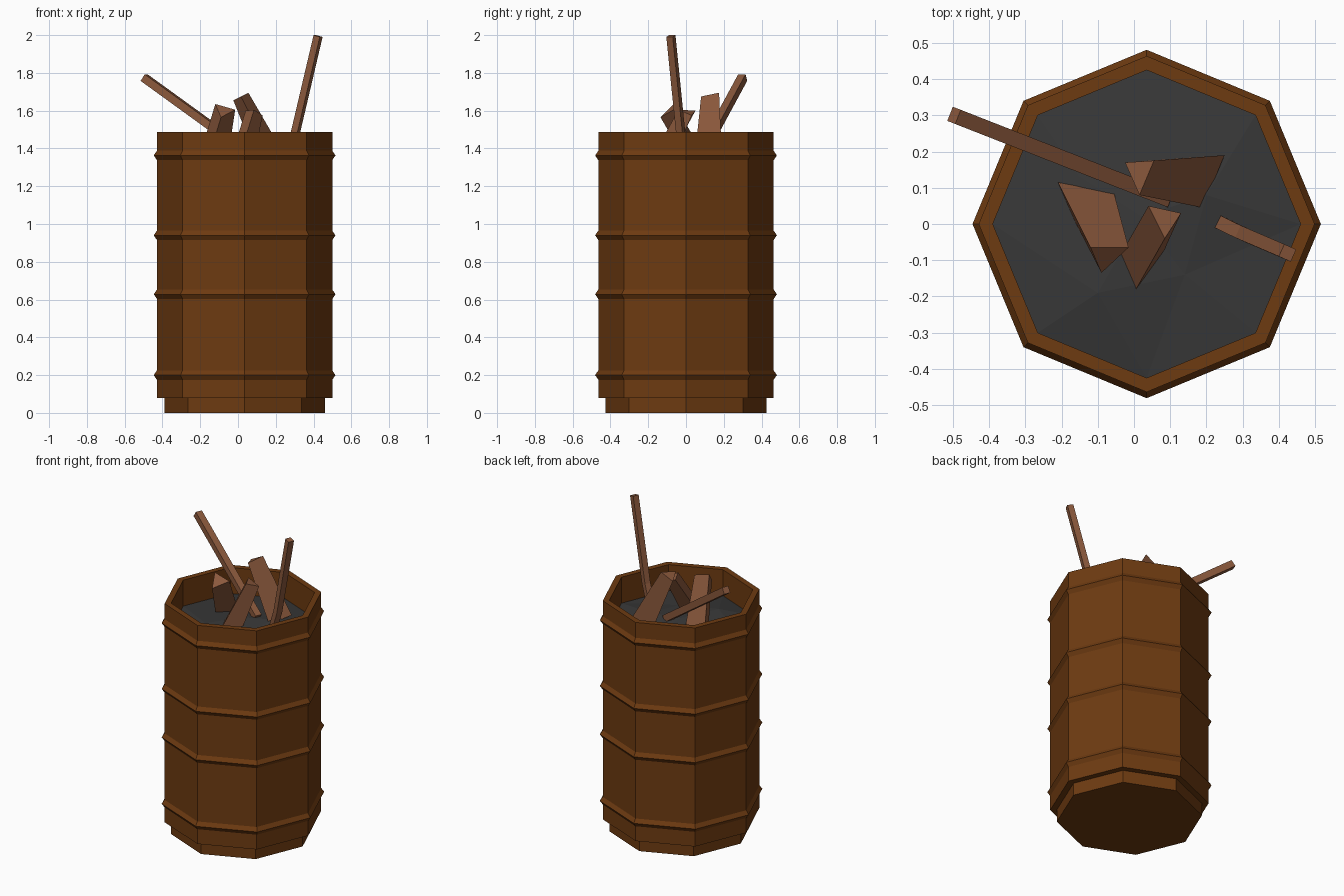
import bpy, bmesh, math
from mathutils import Vector
from mathutils.geometry import delaunay_2d_cdt

cube = bpy.data.objects.get("Cube")
if cube:
    bpy.data.objects.remove(cube, do_unlink=True)


def material(name, rgb):
    m = bpy.data.materials.new(name)
    m.use_nodes = True
    m.diffuse_color = (*rgb, 1)
    m.node_tree.nodes["Principled BSDF"].inputs["Base Color"].default_value = (*rgb, 1)
    return m


rust = material("rusty brown", (0.155, 0.043, 0.0055))
soot = material("dark ash", (0.040, 0.040, 0.040))
wood = material("scrap wood", (0.26, 0.100, 0.046))


def finish(name, bm, mat):
    bmesh.ops.recalc_face_normals(bm, faces=bm.faces)
    mesh = bpy.data.meshes.new(name)
    bm.to_mesh(mesh)
    bm.free()
    mesh.materials.append(mat)
    obj = bpy.data.objects.new(name, mesh)
    bpy.context.collection.objects.link(obj)
    return obj


def loft(name, sections, mat):
    """Skin a row of equal-sized loops and cap both ends."""
    bm = bmesh.new()
    rings = [[bm.verts.new(p) for p in loop] for loop in sections]
    for a, b in zip(rings, rings[1:]):
        for i in range(len(a)):
            j = (i + 1) % len(a)
            bm.faces.new((a[i], a[j], b[j], b[i]))
    bm.faces.new(rings[0])
    bm.faces.new(rings[-1])
    return finish(name, bm, mat)


CX, SIDES = 0.035, 8
BODY, INNER, RIB, TOP = 0.464, 0.425, 0.481, 1.487


def octagon(r, z):
    angles = [math.tau * i / SIDES for i in range(SIDES)]
    return [(CX + r * math.cos(a), r * math.sin(a), z) for a in angles]


# Barrel: foot, ribbed wall, rim and inside wall
profile = [(INNER, 0), (INNER, 0.08), (BODY, 0.08)]
for z in (0.2, 0.628, 0.94, 1.363):
    profile += [(BODY, z - 0.025), (RIB, z), (BODY, z + 0.025)]
profile += [(BODY, TOP), (INNER, TOP), (INNER, 1.2)]
loft("barrel", [octagon(r, z) for r, z in profile], rust)

# Uneven bed of ash
heap = [(-0.1, -0.19, 1.36), (0.14, -0.14, 1.34), (0.2, 0.08, 1.36),
        (-0.15, 0.13, 1.34), (0.02, 0.02, 1.35)]
points = octagon(INNER, 1.32) + heap
flat = [Vector(p[:2]) for p in points]
verts, _, faces, origin, _, _ = delaunay_2d_cdt(flat, [], [], 0, 1e-5)
bm = bmesh.new()
bed = [bm.verts.new(points[o[0]]) for o in origin]
for f in faces:
    bm.faces.new([bed[i] for i in f])
ash = finish("ash_bed", bm, soot)
if ash.data.polygons[0].normal.z < 0:
    ash.data.flip_normals()


# Square sticks following a path
def stick(name, path, width):
    path = [Vector(p) for p in path]
    side = (path[-1] - path[0]).cross(Vector((0, 0, 1))).normalized()
    loops = []
    for i, p in enumerate(path):
        along = (path[min(i + 1, len(path) - 1)] - path[max(i - 1, 0)]).normalized()
        up = side.cross(along).normalized()
        h = width / 2
        loops.append([p + h * (s * side + t * up)
                      for s, t in ((-1, -1), (1, -1), (1, 1), (-1, 1))])
    loft(name, loops, wood)


stick("long_stick", [(0.09, 0.07, 1.35), (-0.497, 0.3, 1.775)], 0.042)
stick("bent_stick", [(0.235, 0.005, 1.31), (0.303, -0.028, 1.48), (0.424, -0.08, 1.995)], 0.037)

# Three-sided wedges of broken timber: buried end, then broken end
loft("left_wedge", [
    [(-0.21, 0.115, 1.34), (-0.055, 0.085, 1.34), (-0.17, 0.02, 1.3)],
    [(-0.12, -0.065, 1.635), (-0.015, -0.065, 1.605), (-0.09, -0.135, 1.565)]], wood)
loft("back_wedge", [
    [(0.11, 0.18, 1.32), (0.25, 0.19, 1.36), (0.19, 0.045, 1.34)],
    [(-0.025, 0.17, 1.655), (0.055, 0.175, 1.695), (0.015, 0.08, 1.675)]], wood)
loft("front_wedge", [
    [(-0.04, -0.09, 1.34), (0.08, -0.08, 1.32), (0.0, -0.19, 1.33)],
    [(0.04, 0.05, 1.6), (0.13, 0.03, 1.575), (0.085, -0.04, 1.605)]], wood)
